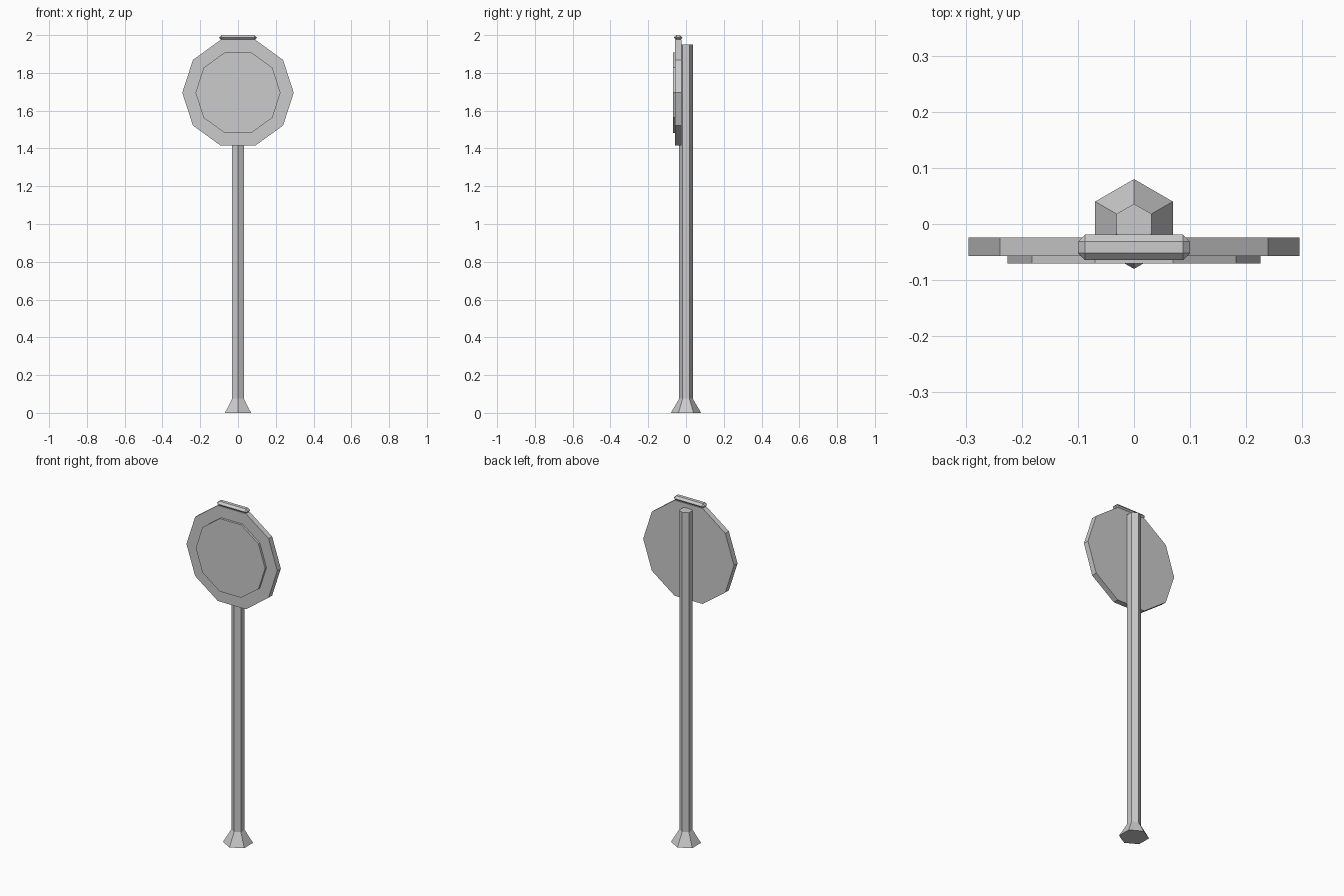
import bpy
import math

cube = bpy.data.objects.get("Cube")
if cube:
    bpy.data.objects.remove(cube, do_unlink=True)

grey = bpy.data.materials.new("plain_grey")
grey.use_nodes = True
colour = (0.6, 0.6, 0.6, 1)
grey.diffuse_color = colour
grey.node_tree.nodes["Principled BSDF"].inputs["Base Color"].default_value = colour


def finish(name):
    obj = bpy.context.object
    obj.name = name
    obj.data.materials.append(grey)
    return obj


def post_section(name, bottom, top, r_bottom, r_top):
    """Upright hexagonal section with corners facing front and back."""
    bpy.ops.mesh.primitive_cone_add(
        vertices=6, radius1=r_bottom, radius2=r_top, depth=top - bottom,
        location=(0, 0, (bottom + top) / 2))
    return finish(name)


def sign_plate(name, radius, front, back):
    """Ten-sided plate facing the front, with corners at left and right."""
    bpy.ops.mesh.primitive_cylinder_add(
        vertices=10, radius=radius, depth=back - front,
        location=(0, (front + back) / 2, 1.695),
        rotation=(math.pi / 2, 0, math.pi))
    obj = finish(name)
    # Turn the corners from the vertical axis to the horizontal one
    for v in obj.data.vertices:
        v.co.x, v.co.y = -v.co.y, v.co.x
    return obj


# Post and flared foot
post_section("foot", 0, 0.075, 0.08, 0.036)
post_section("post", 0.075, 1.95, 0.036, 0.036)

# Sign board with raised face
sign_plate("sign_board", 0.295, -0.057, -0.024)
sign_plate("raised_face", 0.225, -0.07, -0.057)

# Chamfered lamp bar on the top edge of the board
bpy.ops.mesh.primitive_cube_add(size=1, location=(0, -0.0415, 1.987))
lamp = finish("lamp_bar")
lamp.scale = (0.2, 0.045, 0.026)
bpy.ops.object.transform_apply(location=False, rotation=False, scale=True)
chamfer = lamp.modifiers.new("chamfer", 'BEVEL')
chamfer.width = 0.0125
chamfer.segments = 1
